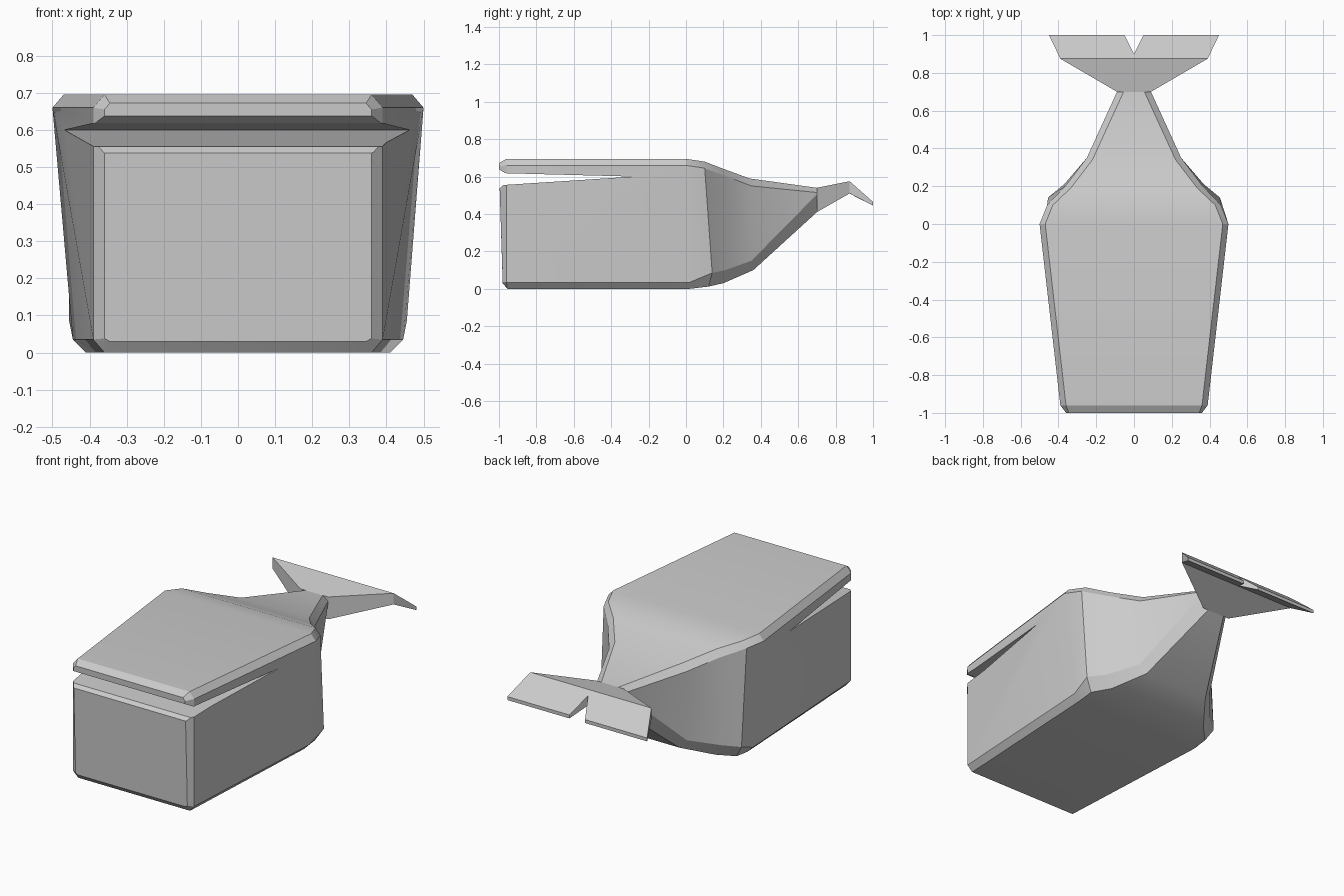
import bpy, bmesh, math

if "Cube" in bpy.data.objects:
    bpy.data.objects.remove(bpy.data.objects["Cube"])


def make_object(name, bm):
    bmesh.ops.remove_doubles(bm, verts=bm.verts, dist=1e-5)
    bmesh.ops.recalc_face_normals(bm, faces=bm.faces)
    mesh = bpy.data.meshes.new(name)
    bm.to_mesh(mesh)
    bm.free()
    obj = bpy.data.objects.new(name, mesh)
    bpy.context.collection.objects.link(obj)
    return obj


def activate(obj):
    bpy.ops.object.select_all(action='DESELECT')
    obj.select_set(True)
    bpy.context.view_layer.objects.active = obj


# Body: chamfered box rings, right half listed from top edge to bottom edge
stations = [
    [(.345, -1, .672), (.36, -1, .655), (.36, -.98, .038), (.345, -.98, .03)],
    [(.36, -.96, .695), (.39, -.96, .66), (.39, -.96, .035), (.36, -.955, 0)],
    [(.47, 0, .695), (.5, 0, .66), (.445, .02, .035), (.41, .02, 0)],
    [(.43, .1, .68), (.46, .1, .645), (.455, .14, .085), (.41, .12, .012)],
    [(.335, .19, .645), (.36, .205, .605), (.37, .21, .1), (.33, .2, .03)],
    [(.22, .34, .59), (.25, .35, .55), (.25, .35, .15), (.21, .36, .1)],
    [(.055, .7, .54), (.09, .7, .515), (.09, .7, .505), (.055, .7, .41)],
]
bm = bmesh.new()
rings = []
for half in stations:
    loop = half + [(-x, y, z) for x, y, z in reversed(half)]
    rings.append([bm.verts.new(p) for p in loop])
for a, b in zip(rings, rings[1:]):
    for i in range(8):
        j = (i + 1) % 8
        bm.faces.new((a[i], a[j], b[j], b[i]))
bm.faces.new(rings[0])
bm.faces.new(rings[-1])
body = make_object("body", bm)

# Mouth: wedge cut across the full width, flared at the lips
wedge = [(-1.03, .51), (-.975, .555), (-.28, .6), (-.965, .618), (-1.03, .655)]
bm = bmesh.new()
left, right = [[bm.verts.new((x, y, z)) for y, z in wedge] for x in (-.7, .7)]
for i in range(len(wedge)):
    j = (i + 1) % len(wedge)
    bm.faces.new((left[i], left[j], right[j], right[i]))
bm.faces.new(left)
bm.faces.new(right)
cutter = make_object("mouth_cutter", bm)
cutter.hide_render = True
mod = body.modifiers.new("mouth", 'BOOLEAN')
mod.operation = 'DIFFERENCE'
mod.solver = 'EXACT'
mod.object = cutter
activate(body)
bpy.ops.object.modifier_apply(modifier=mod.name)
bpy.data.objects.remove(cutter)
activate(body)
bpy.ops.object.shade_smooth_by_angle(angle=math.radians(25))

# Tail fluke: outline rows with matching top and bottom heights, mirrored in x
heights = {.7: (.54, .41), .875: (.575, .51), .9: (.553, .496), 1: (.465, .445)}
panels = [
    [(0, .7), (.09, .7), (.39, .875), (0, .875)],
    [(0, .875), (.39, .875), (.45, 1), (.05, 1), (0, .9)],
]
rim = [(.09, .7), (.39, .875), (.45, 1), (.05, 1), (0, .9)]
bm = bmesh.new()
for s in (1, -1):
    for panel in panels:
        for k in (0, 1):
            bm.faces.new([bm.verts.new((s * x, y, heights[y][k])) for x, y in panel])
    for p, q in zip([(0, .7)] + rim, rim):
        pts = [(s * p[0], p[1], heights[p[1]][k]) for k in (0, 1)]
        pts += [(s * q[0], q[1], heights[q[1]][k]) for k in (1, 0)]
        bm.faces.new([bm.verts.new(v) for v in pts])
make_object("tail_fluke", bm)
